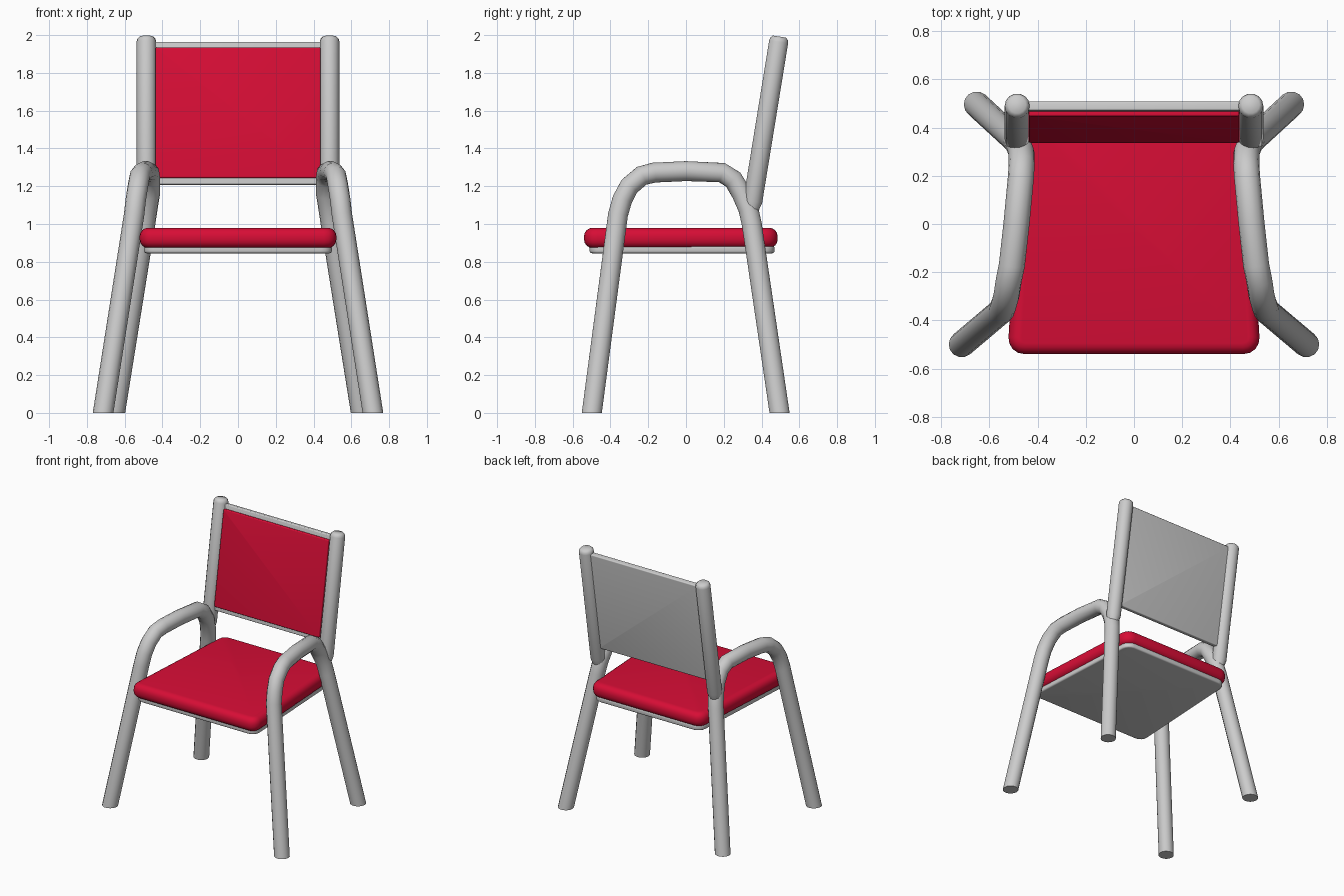
import bpy, bmesh, math
from mathutils import Vector

if "Cube" in bpy.data.objects:
    bpy.data.objects.remove(bpy.data.objects["Cube"])


def material(name, rgb):
    m = bpy.data.materials.new(name)
    m.diffuse_color = (*rgb, 1)
    m.use_nodes = True
    m.node_tree.nodes["Principled BSDF"].inputs["Base Color"].default_value = m.diffuse_color
    return m


RED = material("red_upholstery", (0.68, 0.004, 0.036))
GREY = material("light_grey_frame", (0.6, 0.6, 0.6))


def finish(name, bm, mat, angle=50):
    bmesh.ops.recalc_face_normals(bm, faces=bm.faces)
    mesh = bpy.data.meshes.new(name)
    bm.to_mesh(mesh)
    bm.free()
    mesh.materials.append(mat)
    ob = bpy.data.objects.new(name, mesh)
    bpy.context.collection.objects.link(ob)
    bpy.ops.object.select_all(action='DESELECT')
    bpy.context.view_layer.objects.active = ob
    ob.select_set(True)
    bpy.ops.object.shade_smooth_by_angle(angle=math.radians(angle))
    return ob


def tube(name, stations, mat, sides=14, floor=False):
    """Sweep a circle along (x, y, z, radius) stations."""
    bm = bmesh.new()
    pts = [Vector(s[:3]) for s in stations]
    rings = []
    for i, p in enumerate(pts):
        t = Vector((0, 0, 0))
        if i > 0:
            t += (p - pts[i - 1]).normalized()
        if i < len(pts) - 1:
            t += (pts[i + 1] - p).normalized()
        t.normalize()
        u = Vector((1, 0, 0))
        u = (u - t * u.dot(t)).normalized()
        v = t.cross(u)
        r = stations[i][3]
        rings.append([bm.verts.new(p + r * (math.cos(a) * u + math.sin(a) * v))
                      for a in (2 * math.pi * k / sides for k in range(sides))])
    for a, b in zip(rings, rings[1:]):
        for k in range(sides):
            j = (k + 1) % sides
            bm.faces.new((a[k], a[j], b[j], b[k]))
    bm.faces.new(rings[0])
    bm.faces.new(rings[-1])
    if floor:  # cut the feet level with the ground
        bmesh.ops.bisect_plane(bm, geom=bm.verts[:] + bm.edges[:] + bm.faces[:],
                               plane_co=(0, 0, 0), plane_no=(0, 0, -1), clear_outer=True)
        bmesh.ops.holes_fill(bm, edges=[e for e in bm.edges if e.is_boundary])
    return finish(name, bm, mat)


def slab(name, outline, z0, z1, corner, edge, mat):
    """Extruded outline with rounded plan corners and rounded rims."""
    bm = bmesh.new()
    face = bm.faces.new([bm.verts.new((x, y, z0)) for x, y in outline])
    ext = bmesh.ops.extrude_face_region(bm, geom=[face])
    for v in ext['geom']:
        if isinstance(v, bmesh.types.BMVert):
            v.co.z = z1
    bmesh.ops.recalc_face_normals(bm, faces=bm.faces)
    upright = [e for e in bm.edges if abs(e.verts[0].co.z - e.verts[1].co.z) > 1e-4]
    bmesh.ops.bevel(bm, geom=upright, offset=corner, segments=4, profile=0.5, affect='EDGES')
    rims = [e for e in bm.edges if abs(e.verts[0].co.z - e.verts[1].co.z) < 1e-4]
    bmesh.ops.bevel(bm, geom=rims, offset=edge, segments=4, profile=0.5, affect='EDGES')
    return finish(name, bm, mat)


# Side frames: front leg, armrest and rear leg in one bent tube
R = 0.054
FRAME = [(0.73, -0.512, -0.1), (0.55, -0.36, 1.05), (0.541, -0.337, 1.13),
         (0.53, -0.30, 1.2), (0.52, -0.235, 1.255), (0.507, -0.17, 1.272),
         (0.488, 0, 1.28), (0.47, 0.19, 1.272), (0.466, 0.25, 1.235),
         (0.467, 0.295, 1.16), (0.48, 0.33, 1.08), (0.492, 0.348, 1.0),
         (0.668, 0.51, -0.1)]

# Backrest posts lean backwards along this line
def post_y(z):
    return 0.35 + (z - 1.1) * 0.1625


TILT = math.atan(0.1625)
for side, s in (("left", -1), ("right", 1)):
    tube(side + "_leg_and_arm", [(s * x, y, z, R) for x, y, z in FRAME], GREY, floor=True)
    tube(side + "_back_post", [(s * 0.485, post_y(z), z, r) for z, r in
         ((1.06, 0.035), (1.12, 0.052), (1.965, 0.052), (1.98, 0.048), (1.992, 0.036))], GREY)

# Seat: padded cushion on a thin pan, narrower at the back
slab("seat_cushion", [(-0.525, -0.54), (0.525, -0.54), (0.465, 0.485), (-0.465, 0.485)],
     0.873, 0.98, 0.07, 0.045, RED)
slab("seat_pan", [(-0.50, -0.51), (0.50, -0.51), (0.447, 0.468), (-0.447, 0.468)],
     0.845, 0.885, 0.06, 0.012, GREY)


# Backrest: grey shell with a thinner red pad on its front
def back_panel(name, half_w, half_h, d0, d1, mat):
    ob = slab(name, [(-half_w, -half_h), (half_w, -half_h), (half_w, half_h), (-half_w, half_h)],
              d0, d1, 0.008, 0.007, mat)
    ob.rotation_euler = (math.pi / 2 - TILT, 0, 0)
    ob.location = (0, post_y(1.585), 1.585)


back_panel("backrest_shell", 0.45, 0.382, -0.02, 0.018, GREY)
back_panel("backrest_pad", 0.437, 0.35, 0.008, 0.037, RED)
